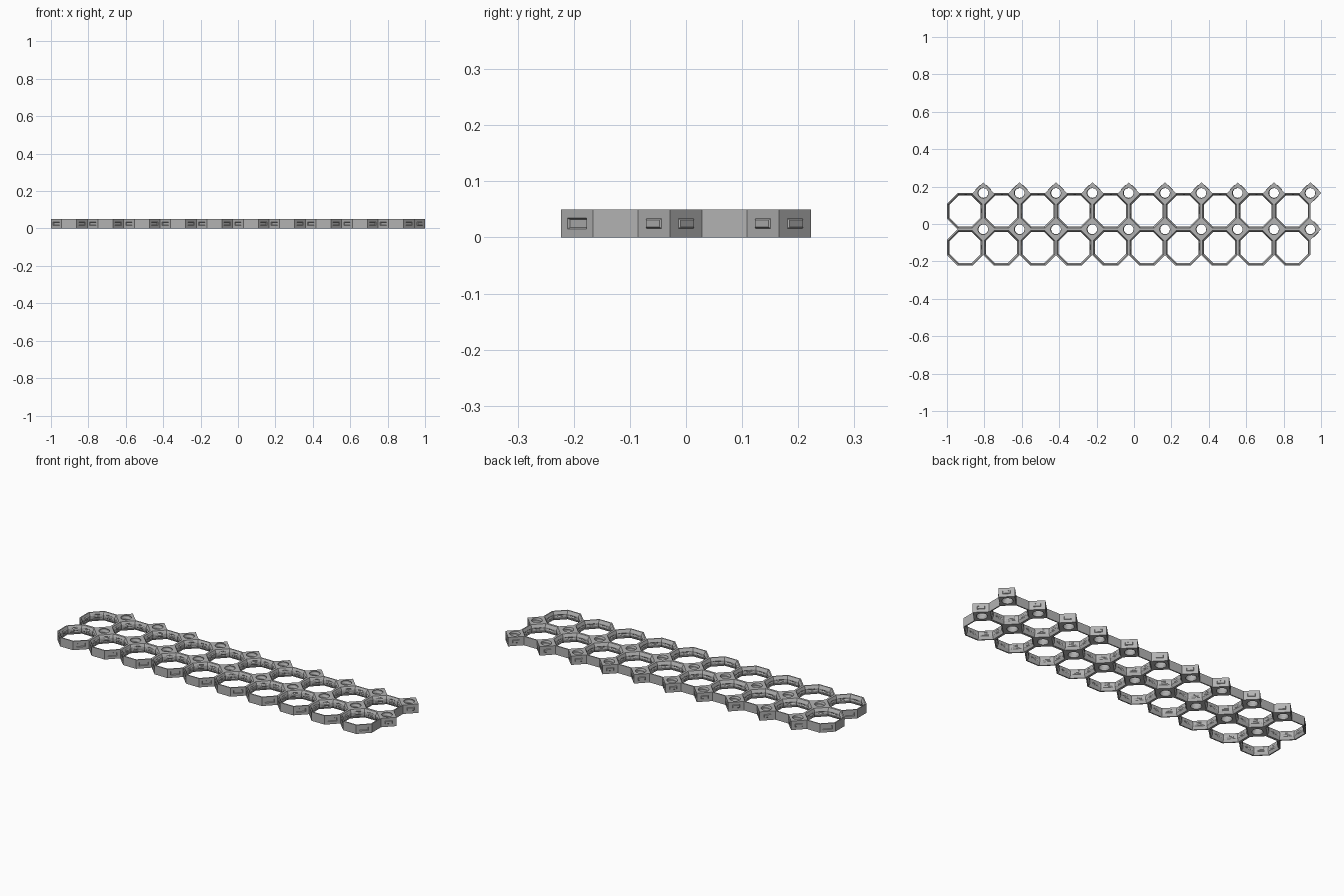
import bpy
import bmesh
import math
from mathutils import Vector

cube = bpy.data.objects.get("Cube")
if cube:
    bpy.data.objects.remove(cube)

COLS, ROWS = 10, 2
PITCH = 2 / (COLS + (1 - math.tan(math.pi / 8)) / 2)
UNIT = PITCH / 25              # fine dimensions below use a 25-unit cell
HEIGHT = 6.4 * UNIT
LAYERS = 32
FRONT = -PITCH * (ROWS + 2 - COLS + (2 / PITCH - 2)) / 2
POST_HALF = PITCH * math.tan(math.pi / 8) / 2

grey = bpy.data.materials.new("mid grey")
grey.use_nodes = True
colour = (0.45, 0.45, 0.45, 1)
grey.diffuse_color = colour
grey.node_tree.nodes["Principled BSDF"].inputs["Base Color"].default_value = colour


def polygon_radius(angle, sides, phase, half):
    """Distance from the centre of a regular polygon to its edge."""
    sector = 2 * math.pi / sides
    return half / math.cos((angle - phase + sector / 2) % sector - sector / 2)


def thread(angle, z, pitch, low, high, crest, root):
    """Radius of a helical groove with sloping flanks."""
    offset = abs((z / pitch - angle / (2 * math.pi)) % 1 - 0.5) * pitch
    depth = (root / 2 - offset) / ((root - crest) / 2)
    return low + (high - low) * min(1, max(0, depth))


def cell_hole(angle, z):
    """Octagon hole, narrow at mid height and flared at both ends."""
    flare = max(0, abs(z - 3.2) - 1.2) / 2
    octagon = polygon_radius(angle, 8, 0, 10.7 + flare)
    return max(octagon, thread(angle, z, 2.5, 10.7, 11.25, 0.5, 1.58))


def post_hole(angle, z):
    return thread(angle, z, 3, 3.3, 3.7, 0.77, 2.5)


def panel(bm, start, end, normal, detail):
    """Outer wall with an optional tapered bump or dent in its middle."""
    up = Vector((0, 0, HEIGHT))
    outer = [bm.verts.new(v) for v in (start, end, end + up, start + up)]
    if not detail:
        bm.faces.new(outer)
        return
    half_width, half_height, push = detail
    along = (end - start).normalized()
    middle = (start + end + up) / 2

    def rectangle(w, h, shift):
        corners = ((-w, -h), (w, -h), (w, h), (-w, h))
        return [bm.verts.new(middle + along * a + Vector((0, 0, b)) + normal * shift)
                for a, b in corners]

    rim = rectangle(half_width, half_height, 0)
    cap = rectangle(half_width - 0.002, half_height - 0.002, push)
    for a, b in ((outer, rim), (rim, cap)):
        for k in range(4):
            n = (k + 1) % 4
            bm.faces.new((a[k], a[n], b[n], b[k]))
    bm.faces.new(cap)


def ring(bm, centre, sides, phase, half, steps, hole, exposed):
    """Polygonal ring with a shaped hole; exposed maps side number to detail."""
    count = sides * steps
    sector = 2 * math.pi / sides
    angles = [phase - sector / 2 + 2 * math.pi * c / count for c in range(count)]

    def point(angle, radius, z):
        return centre + Vector((radius * math.cos(angle), radius * math.sin(angle), z))

    # hole wall
    inner = []
    for layer in range(LAYERS + 1):
        z = 6.4 * layer / LAYERS
        inner.append([bm.verts.new(point(a, hole(a, z) * UNIT, z * UNIT)) for a in angles])
    rims = [[bm.verts.new(point(a, polygon_radius(a, sides, phase, half), z)) for a in angles]
            for z in (0, HEIGHT)]
    for c in range(count):
        n = (c + 1) % count
        for low, high in zip(inner, inner[1:]):
            bm.faces.new((low[c], high[c], high[n], low[n]))
        # top and bottom
        bm.faces.new((rims[1][c], rims[1][n], inner[-1][n], inner[-1][c]))
        bm.faces.new((inner[0][c], inner[0][n], rims[0][n], rims[0][c]))
    # outer walls
    for k, detail in exposed.items():
        facing = phase + k * sector
        start = rims[0][k * steps].co.copy()
        end = rims[0][(k + 1) * steps % count].co.copy()
        panel(bm, start, end, Vector((math.cos(facing), math.sin(facing), 0)), detail)


def finish(bm, name):
    mesh = bpy.data.meshes.new(name)
    bm.to_mesh(mesh)
    bm.free()
    mesh.materials.append(grey)
    bpy.context.collection.objects.link(bpy.data.objects.new(name, mesh))


DENT = (0.024, 0.0095, -0.004)
BUMP = (0.019, 0.0085, 0.003)
FRONT = -(PITCH * ROWS + POST_HALF * math.sqrt(2)) / 2

# octagonal cells, with dents on the open diagonal sides
bm = bmesh.new()
for i in range(COLS):
    for j in range(ROWS):
        left, right, front, back = i == 0, i == COLS - 1, j == 0, j == ROWS - 1
        rules = {0: right, 2: back, 3: left, 4: left, 5: left or front, 6: front, 7: front}
        walls = {k: DENT if k % 2 else None for k, shown in rules.items() if shown}
        centre = Vector((-1 + PITCH * (i + 0.5), FRONT + PITCH * (j + 0.5), 0))
        ring(bm, centre, 8, 0, PITCH / 2, 8, cell_hole, walls)
finish(bm, "octagonal_cells")

# diamond posts at the back right corner of each cell, with bumps on open sides
bm = bmesh.new()
for i in range(1, COLS + 1):
    for j in range(1, ROWS + 1):
        right, back = i == COLS, j == ROWS
        rules = {0: right or back, 1: back, 3: right}
        walls = {k: BUMP for k, shown in rules.items() if shown}
        centre = Vector((-1 + PITCH * i, FRONT + PITCH * j, 0))
        ring(bm, centre, 4, math.pi / 4, POST_HALF, 12, post_hole, walls)
finish(bm, "corner_posts")
